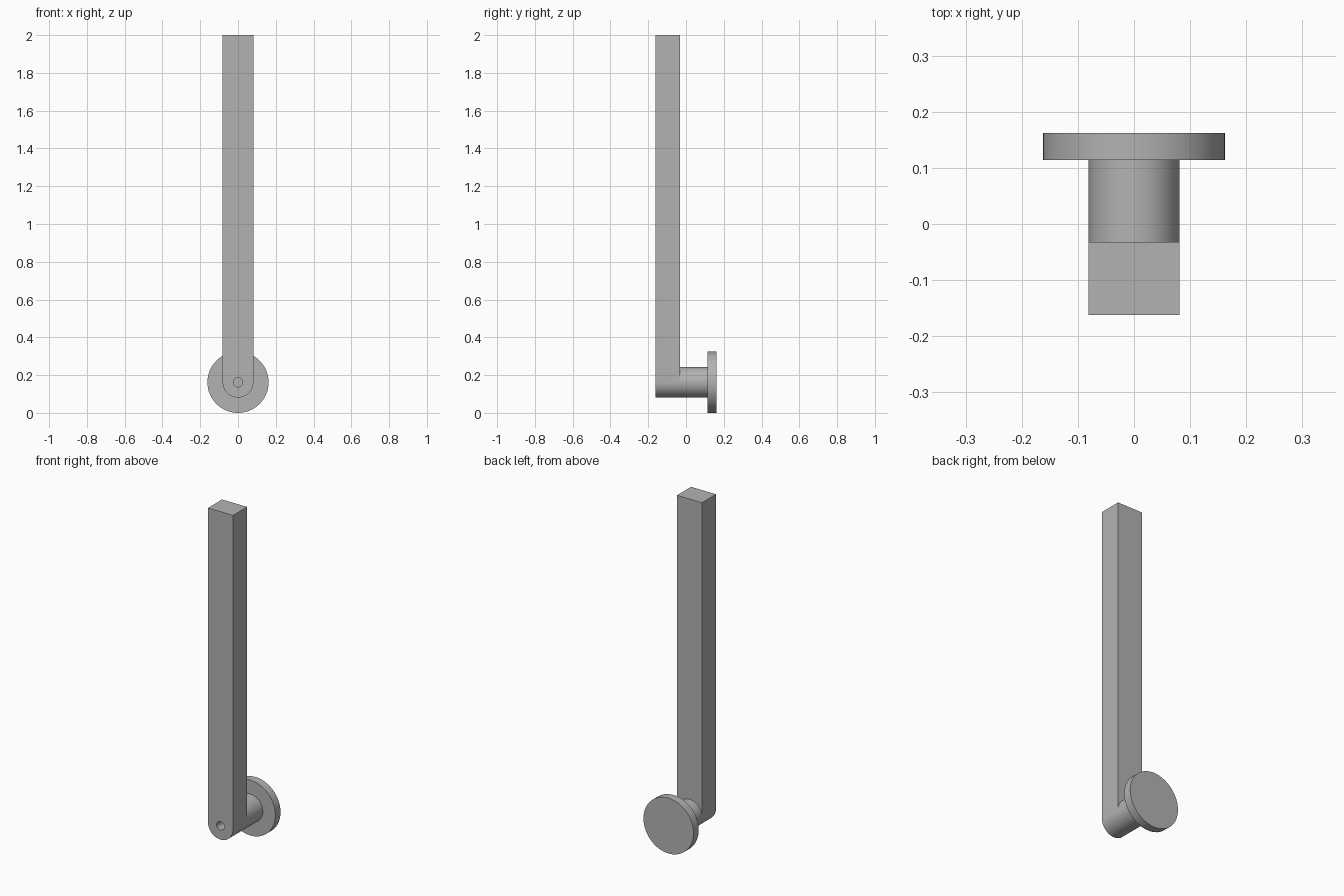
import bpy, bmesh, math

cube = bpy.data.objects.get("Cube")
if cube:
    bpy.data.objects.remove(cube, do_unlink=True)

grey = bpy.data.materials.new("plain_grey")
grey.use_nodes = True
grey.diffuse_color = (0.45, 0.45, 0.45, 1)
grey.node_tree.nodes["Principled BSDF"].inputs["Base Color"].default_value = (0.45, 0.45, 0.45, 1)

SIDES = 64
AXIS_Z = 0.162
TOP_Z = 2.0
R_STEM, R_DISC, R_HOLE = 0.081, 0.162, 0.025
Y_FRONT, Y_ARM, Y_DISC, Y_BACK = -0.162, -0.032, 0.114, 0.162
Y_HOLE = 0.0

bm = bmesh.new()


def ring(radius, y):
    return [bm.verts.new((radius * math.cos(a), y, AXIS_Z + radius * math.sin(a)))
            for a in (2 * math.pi * i / SIDES for i in range(SIDES))]


# Turned profile: blind hole, front face, stem, mounting disc
profile = [(R_HOLE, Y_HOLE), (R_HOLE, Y_FRONT), (R_STEM, Y_FRONT), (R_STEM, Y_ARM),
           (R_STEM, Y_DISC), (R_DISC, Y_DISC), (R_DISC, Y_BACK)]
rings = [ring(r, y) for r, y in profile]
front, back = rings[2], rings[3]
bm.faces.new(rings[0])
bm.faces.new(rings[-1])
half = SIDES // 2
for a, b in zip(rings, rings[1:]):
    for i in range(SIDES):
        # The upper half of the arm's rounded end stays open for the bar
        if a is front and i < half:
            continue
        j = (i + 1) % SIDES
        bm.faces.new((a[i], a[j], b[j], b[i]))

# Straight bar rising from the rounded end
corners = []
for loop, y in ((front, Y_FRONT), (back, Y_ARM)):
    left = bm.verts.new((R_STEM, y, TOP_Z))
    right = bm.verts.new((-R_STEM, y, TOP_Z))
    bm.faces.new(loop[:half + 1] + [right, left])
    corners.append((left, right))
(fl, fr), (bl, br) = corners
bm.faces.new((fl, fr, br, bl))
bm.faces.new((front[0], fl, bl, back[0]))
bm.faces.new((front[half], fr, br, back[half]))
bmesh.ops.recalc_face_normals(bm, faces=bm.faces)

mesh = bpy.data.meshes.new("bar_with_wall_mount")
bm.to_mesh(mesh)
bm.free()
mesh.materials.append(grey)
obj = bpy.data.objects.new("bar_with_wall_mount", mesh)
bpy.context.collection.objects.link(obj)

# Smooth round sides, crisp edges
bpy.context.view_layer.objects.active = obj
obj.select_set(True)
bpy.ops.object.shade_smooth_by_angle(angle=math.radians(30))
